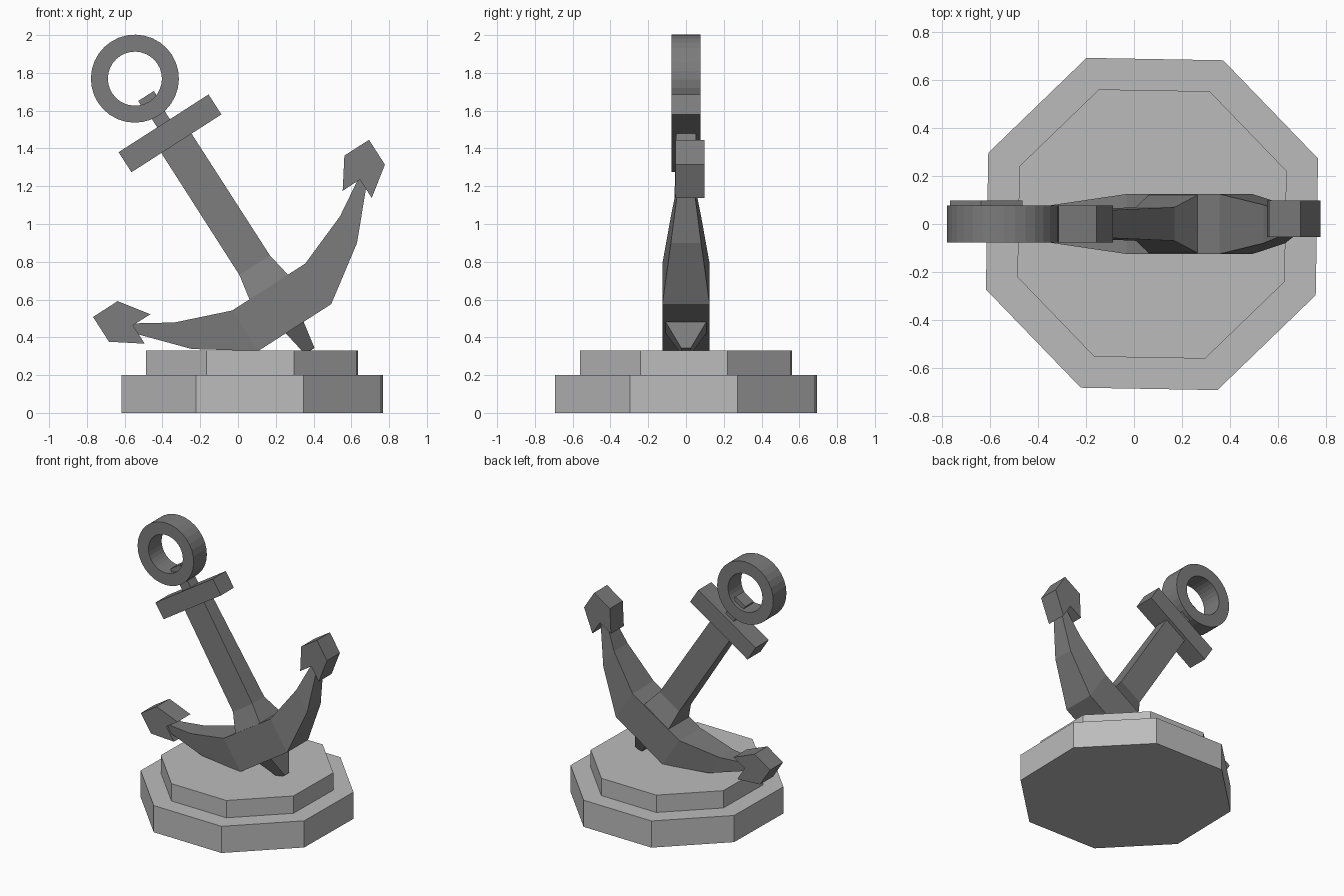
import bpy, bmesh, math
from mathutils import Matrix

cube = bpy.data.objects.get("Cube")
if cube:
    bpy.data.objects.remove(cube, do_unlink=True)


def material(name, value):
    m = bpy.data.materials.new(name)
    m.use_nodes = True
    color = (value, value, value, 1)
    m.diffuse_color = color
    m.node_tree.nodes["Principled BSDF"].inputs["Base Color"].default_value = color
    return m


stone = material("light_stone", 0.5)
iron = material("dark_iron", 0.2)

# The anchor is built upright around its crossbar, then leaned over
LEAN = Matrix.Translation((-0.36, 0, 1.48)) @ Matrix.Rotation(math.radians(-32.7), 4, 'Y')


def finish(name, bm, mat, matrix=Matrix()):
    bmesh.ops.recalc_face_normals(bm, faces=bm.faces)
    mesh = bpy.data.meshes.new(name)
    bm.to_mesh(mesh)
    bm.free()
    mesh.materials.append(mat)
    obj = bpy.data.objects.new(name, mesh)
    obj.matrix_world = matrix
    bpy.context.collection.objects.link(obj)
    return obj


def plinth(name, radius, bottom, top):
    bm = bmesh.new()
    bmesh.ops.create_cone(bm, cap_ends=True, segments=8, radius1=radius, radius2=radius,
                          depth=top - bottom)
    turn = Matrix.Rotation(math.radians(21.5), 4, 'Z')
    finish(name, bm, stone, Matrix.Translation((0.075, 0, (top + bottom) / 2)) @ turn)


def loft(name, stations):
    """Join four-sided sections; each is two (x, z) points and a half depth."""
    bm = bmesh.new()
    rings = []
    for a, b, d in stations:
        corners = [(*a, -d), (*b, -d), (*b, d), (*a, d)]
        rings.append([bm.verts.new((x, y, z)) for x, z, y in corners])
    for r, s in zip(rings, rings[1:]):
        for i in range(4):
            j = (i + 1) % 4
            bm.faces.new((r[i], r[j], s[j], s[i]))
    bm.faces.new(rings[0])
    bm.faces.new(rings[-1])
    finish(name, bm, iron, LEAN)


def prism(name, outline, y0, y1):
    bm = bmesh.new()
    face = bm.faces.new([bm.verts.new((x, y0, z)) for x, z in outline])
    new = bmesh.ops.extrude_face_region(bm, geom=[face])["geom"]
    moved = [v for v in new if isinstance(v, bmesh.types.BMVert)]
    bmesh.ops.translate(bm, verts=moved, vec=(0, y1 - y0, 0))
    finish(name, bm, iron, LEAN)


def bar(name, half_width, z0, z1, depth):
    prism(name, [(-half_width, z0), (half_width, z0), (half_width, z1), (-half_width, z1)],
          -depth, depth)


# Stepped octagonal base
plinth("lower_plinth", 0.744, 0, 0.2)
plinth("upper_plinth", 0.603, 0.2, 0.33)

# Shank, flaring at the crown and ending in a spike
shank = [(0.0, 0.095, 0.05), (-0.83, 0.096, 0.07), (-0.967, 0.121, 0.12),
         (-1.2, 0.06, 0.12), (-1.37, 0.03, 0.025)]
loft("shank", [((-w, z), (w, z), d) for z, w, d in shank])

# Crossbar, neck and cap
bar("crossbar", 0.283, -0.063, 0.063, 0.077)
bar("neck", 0.04, 0, 0.22, 0.045)
bar("neck_cap", 0.049, 0.2, 0.235, 0.05)

# Curved arms, mirrored about the shank
arm = [((0.23, -0.967), (0.23, -1.222), 0.125),
       ((0.52, -0.856), (0.52, -1.023), 0.08),
       ((0.71, -0.74), (0.73, -0.79), 0.04)]
mirrored = [((-a[0], a[1]), (-b[0], b[1]), d) for a, b, d in reversed(arm)]
loft("arms", mirrored + arm)

# Arrow-shaped flukes
fluke = [(0.714, -0.749), (0.605, -0.75), (0.713, -0.598), (0.868, -0.598),
         (0.868, -0.754), (0.714, -0.865)]
for side, sign in (("left", 1), ("right", -1)):
    prism(side + "_fluke", [(sign * x, z) for x, z in fluke], -0.055, 0.098)

# Ring at the top of the shank
bm = bmesh.new()
N = 32
loops = []
for i in range(N):
    t = 2 * math.pi * i / N
    loops.append([bm.verts.new((r * math.cos(t), y, 0.344 + r * math.sin(t)))
                  for r, y in ((0.233, -0.078), (0.233, 0.078), (0.143, 0.078), (0.143, -0.078))])
for i in range(N):
    a, b = loops[i], loops[(i + 1) % N]
    for k in range(4):
        m = (k + 1) % 4
        bm.faces.new((a[k], a[m], b[m], b[k]))
finish("ring", bm, iron, LEAN)
